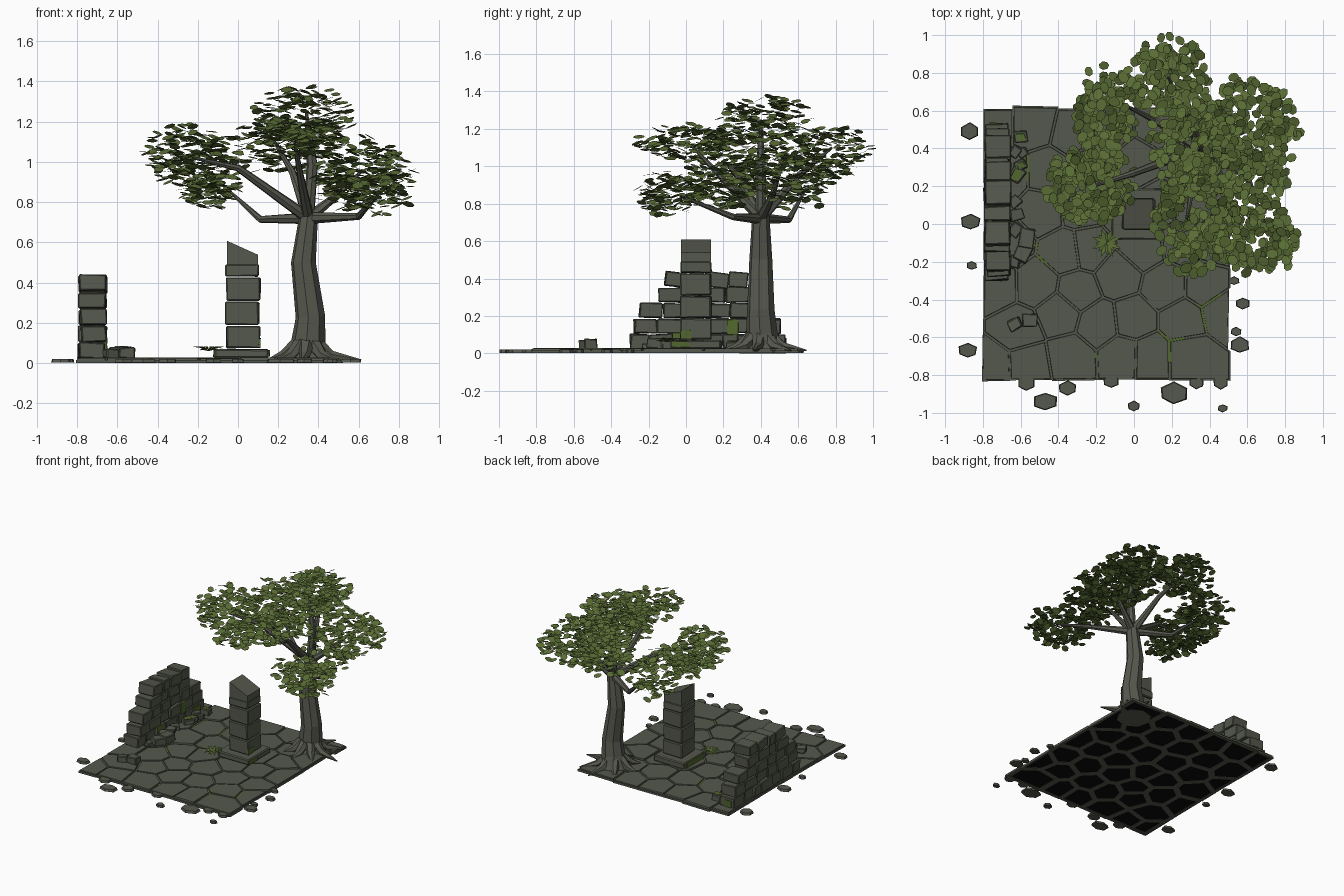
import bpy, bmesh, math, random
from mathutils import Vector, Matrix, Euler

if "Cube" in bpy.data.objects:
    bpy.data.objects.remove(bpy.data.objects["Cube"])

rnd = random.Random(7)
U = rnd.uniform


def material(name, rgb):
    m = bpy.data.materials.new(name)
    m.diffuse_color = (*rgb, 1)
    m.use_nodes = True
    m.node_tree.nodes["Principled BSDF"].inputs["Base Color"].default_value = m.diffuse_color
    return m


STONE = material("weathered stone", (0.09, 0.098, 0.073))
BARK = material("bark", (0.095, 0.1, 0.077))
LEAF = material("leaf green", (0.1, 0.15, 0.035))
MOSS = material("moss", (0.085, 0.135, 0.027))
SOIL = material("black soil", (0.003, 0.003, 0.003))


def finish(bm, name, mat):
    bmesh.ops.recalc_face_normals(bm, faces=bm.faces)
    me = bpy.data.meshes.new(name)
    bm.to_mesh(me)
    bm.free()
    me.materials.append(mat)
    ob = bpy.data.objects.new(name, me)
    bpy.context.collection.objects.link(ob)
    return ob


def add_box(bm, c, s, rot=(0, 0, 0), jit=0.0, bevel=0.0):
    """Slightly irregular, chamfered block."""
    vs = bmesh.ops.create_cube(bm, size=1)["verts"]
    M = Matrix.Translation(c) @ Euler(rot).to_matrix().to_4x4()
    for v in vs:
        v.co = M @ Vector([v.co[i] * s[i] + U(-jit, jit) for i in range(3)])
    if bevel:
        es = list({e for v in vs for e in v.link_edges})
        bmesh.ops.bevel(bm, geom=es, offset=bevel, segments=1, affect='EDGES')


def add_loft(bm, loops, closed=False):
    """Skin equal-length loops of points; cap the ends, or join last to first."""
    rings = [[bm.verts.new(p) for p in loop] for loop in loops]
    for a, b in zip(rings, rings[1:] + (rings[:1] if closed else [])):
        for k in range(len(a)):
            j = (k + 1) % len(a)
            bm.faces.new((a[k], a[j], b[j], b[k]))
    if not closed:
        bm.faces.new(rings[0])
        bm.faces.new(rings[-1])


def outline(poly, scale, z):
    c = sum(poly, Vector((0, 0))) / len(poly)
    return [(c + (p - c) * scale).to_3d() + Vector((0, 0, z)) for p in poly]


def add_tube(bm, pts, radii, n=8):
    pts = [Vector(p) for p in pts]
    loops = []
    for i, (p, r) in enumerate(zip(pts, radii)):
        d = (pts[min(i + 1, len(pts) - 1)] - pts[max(i - 1, 0)]).normalized()
        side = d.cross(Vector((0.13, 1, 0.21))).normalized()
        up = side.cross(d)
        loops.append([p + (side * math.cos(k * math.tau / n) + up * math.sin(k * math.tau / n)) * r
                      for k in range(n)])
    add_loft(bm, loops)


def clip(poly, p, n):
    """Keep the part of a 2D polygon behind the line through p with normal n."""
    out = []
    for a, b in zip(poly, poly[1:] + poly[:1]):
        da, db = (a - p).dot(n), (b - p).dot(n)
        if da <= 0:
            out.append(a)
        if da * db < 0:
            out.append(a + (b - a) * (da / (da - db)))
    return out


# Paving: irregular cells around jittered seeds, with joint ribs around each over black soil
X0, X1, Y0, Y1 = -0.79, 0.505, -0.82, 0.61
NX, NY = 6, 7
seeds = [Vector((X0 + (i + 0.5 + 0.25 * (j % 2 * 2 - 1) + U(-.25, .25)) * (X1 - X0) / NX,
                 Y0 + (j + 0.5 + U(-.25, .25)) * (Y1 - Y0) / NY)) for i in range(NX) for j in range(NY)]
bm, ribs = bmesh.new(), bmesh.new()
for s in seeds:
    e = [U(-.015, .012) for _ in range(4)]
    poly = [Vector(p) for p in ((X0 + e[0], Y0 + e[1]), (X1 + e[2], Y0 - e[1]),
                                (X1 - e[2], Y1 + e[3]), (X0 - e[0], Y1 - e[3]))]
    for t in seeds:
        if t is not s and poly:
            n = (t - s).normalized()
            poly = clip(poly, (s + t) / 2 - n * 0.004, n)
    if len(poly) > 2:
        top = 0.024 + U(-.002, .004)
        add_loft(bm, [outline(poly, 1, .004), outline(poly, .965, top)])
        add_loft(ribs, [outline(poly, 1.045, .001), outline(poly, 1.045, .016),
                        outline(poly, .84, .016), outline(poly, .84, .001)], closed=True)
finish(bm, "paving_stones", STONE)
finish(ribs, "joint_ribs", STONE)
bm = bmesh.new()
add_box(bm, (-0.143, -0.105, 0.0065), (1.25, 1.38, 0.008))
finish(bm, "soil_bed", SOIL)

# Moss showing in some joints
bm = bmesh.new()
for x, y in ((.4, -.4), (.41, -.5), (.14, -.68), (-.28, -.7), (-.45, -.15), (-.55, .3), (.2, -.62), (-.3, .3)):
    add_box(bm, (x, y, 0.0175), (0.13, 0.13, 0.004), (0, 0, U(0, 1)))
finish(bm, "joint_moss", MOSS)

# Loose stones around the paving
bm = bmesh.new()
LOOSE = ((-.87, .49, .055), (-.865, .01, .055), (-.86, -.22, .03), (-.88, -.67, .052), (-.57, -.84, .05),
         (-.47, -.94, .065), (-.35, -.87, .05), (-.12, -.835, .045), (0, -.965, .035), (.21, -.895, .075),
         (.33, -.84, .04), (.47, -.975, .027), (.46, -.84, .045), (.575, -.42, .04), (.56, -.64, .055),
         (.53, -.3, .03), (.54, -.57, .03))
for x, y, r in LOOSE:
    ring = [Vector((x + math.cos(.5 + k * math.tau / 6) * r * U(.9, 1.1),
                    y + math.sin(.5 + k * math.tau / 6) * r * U(.7, .9))) for k in range(6)]
    add_loft(bm, [outline(ring, 1, .002), outline(ring, .9, .02)])
finish(bm, "loose_stones", STONE)

# Ruined wall: stepped courses, looser towards the top
bm = bmesh.new()
for k, (ya, yb) in enumerate(((-.3, .53), (-.28, .51), (-.25, .47), (-.15, .35), (-.115, .33))):
    n = max(3, round((yb - ya) / 0.125))
    cuts = [ya + (yb - ya) * (i + (U(-.2, .2) if 0 < i < n else 0)) / n for i in range(n + 1)]
    for a, b in zip(cuts, cuts[1:]):
        add_box(bm, (-.722 + U(-.006, .006), (a + b) / 2, 0.063 + 0.083 * k),
                (0.128 + U(-.01, .01), b - a - 0.004, 0.079),
                (U(-.12, .12) * (k > 2), 0, U(-.05, .05)), 0.005, 0.005)
finish(bm, "ruined_wall", STONE)

# Rubble at the foot of the wall, some of it mossy
RUBBLE = ((-.6, .46, .07), (-.63, .38, .06), (-.59, .38, .05), (-.62, .26, .08), (-.6, .31, .06), (-.63, .12, .06),
          (-.62, .05, .07), (-.57, -.075, .1), (-.59, -.15, .09), (-.63, -.2, .06), (-.63, -.53, .07),
          (-.55, -.51, .08), (-.63, -.03, .07))
bm, mossy = bmesh.new(), bmesh.new()
for i, (x, y, s) in enumerate(RUBBLE):
    h = s * U(.45, .65)
    rz = U(0, 1.5)
    add_box(bm, (x, y, 0.025 + h / 2), (s, s * 0.85, h), (0, 0, rz), 0.006, 0.005)
    if i in (0, 3, 4):
        add_box(mossy, (x, y, 0.025 + h), (s * .65, s * .55, 0.009), (0, 0, rz), 0.004)
finish(bm, "wall_rubble", STONE)
for y, z, w, h in ((.25, .14, .06, .08), (-.03, .08, .08, .06), (.42, .06, .08, .05)):
    add_box(mossy, (-.655, y, z), (0.008, w, h), jit=0.002)
add_box(mossy, (-.73, .531, .055), (.07, .008, .05), jit=0.002)

# Broken pillar on its plinth
bm = bmesh.new()
add_box(bm, (.018, .053, .048), (.27, .27, .045), jit=0.003, bevel=0.007)
for z0, z1 in ((.075, .187), (.19, .305), (.31, .425), (.43, .49)):
    add_box(bm, (.023 + U(-.004, .004), .053, (z0 + z1) / 2), (.168, .165, z1 - z0),
            (0, 0, U(-.03, .03)), 0.003, 0.006)
vs = bmesh.ops.create_cube(bm, size=1)["verts"]     # slanted broken top
for v in vs:
    x, y, up = v.co.x, v.co.y, v.co.z > 0
    v.co = (.023 + x * .155, .053 + y * .16, (.573 - x * .07 if up else .49))
finish(bm, "broken_pillar", STONE)
add_box(mossy, (-.118, .06, .048), (.008, .2, .035), jit=0.002)
add_box(mossy, (.154, -.03, .048), (.008, .1, .03), jit=0.002)
add_box(mossy, (.108, -.0, .1), (.008, .06, .045), jit=0.002)
finish(mossy, "moss_patches", MOSS)

# Little star-shaped plant with flat spreading leaves
bm = bmesh.new()
for k in range(16):
    a = k * math.tau / 16
    r = 0.082 if k % 2 else 0.062
    d, s = Vector((math.cos(a), math.sin(a), 0)), Vector((-math.sin(a), math.cos(a), 0))
    c, lift = Vector((-.145, -.1, .06 + .008 * (k % 2))), Vector((0, 0, .015))
    pts = [c, c + d * r * .5 - s * .012 + lift, c + d * r + Vector((0, 0, U(.0, .015))), c + d * r * .5 + s * .012 + lift]
    bm.faces.new([bm.verts.new(p) for p in pts])
finish(bm, "small_plant", LEAF)

# Tree trunk and roots
bm = bmesh.new()
add_tube(bm, [(.345, .41, .0), (.345, .41, .05), (.35, .405, .11), (.36, .4, .23), (.325, .4, .5), (.352, .4, .74)],
         (.125, .1, .085, .074, .062, .046), 8)
for a, l in ((-.15, .27), (.7, .25), (1.35, .25), (2.2, .2), (3.1, .2), (3.9, .2), (4.6, .21), (5.4, .22)):
    d = Vector((math.cos(a), math.sin(a), 0))
    o = Vector((.345, .4, 0))
    add_tube(bm, [o + d * .04 + Vector((0, 0, .1)), o + d * .12 + Vector((0, 0, .035)), o + d * l + Vector((0, 0, .015))],
             (.04, .028, .004), 6)
finish(bm, "trunk_and_roots", BARK)

# Limbs, each bent once on its way to a leaf cluster
LIMBS = (((.11, .55, .715), (-.05, .63, .86)), ((.6, .25, .73), (.7, -.03, .84)), ((0, .27, .97), (-.22, .2, 1.02)),
         ((.5, .46, .84), (.62, .5, .96)), ((.27, .6, .95), (.18, .78, 1.1)), ((.31, .2, .93), (.28, .03, 1.11)),
         ((.37, .4, .98), (.34, .4, 1.25)))
bm = bmesh.new()
for i, (mid, end) in enumerate(LIMBS):
    m, e = Vector(mid), Vector(end)
    add_tube(bm, [(.35, .4, .72), m, e], (.03, .028 if i == 6 else .018, .007), 7)
finish(bm, "limbs", BARK)

# Foliage: small flat leaves in flattened clusters (centre, radii, count)
CLUSTERS = (((-.26, .21, 1.04), (.21, .23, .16), 170), ((-.14, .2, .87), (.16, .18, .1), 80),
            ((-.15, .58, .95), (.17, .27, .19), 160), ((.17, .78, 1.08), (.24, .22, .14), 170),
            ((.6, .5, .97), (.28, .3, .16), 230), ((.32, .02, 1.13), (.22, .3, .1), 180),
            ((.64, -.08, .86), (.27, .19, .13), 170), ((.63, .2, .9), (.2, .16, .14), 80),
            ((.32, .42, 1.23), (.26, .28, .15), 220))
bm = bmesh.new()
for c, r, count in CLUSTERS:
    for _ in range(count):
        d = Vector((rnd.gauss(0, 1), rnd.gauss(0, 1), rnd.gauss(0, 1))).normalized() * U(.2, 1) ** .5
        p = Vector([c[i] + d[i] * r[i] for i in range(3)])
        R = Euler((U(-.45, .45), U(-.45, .45), U(0, 6.28))).to_matrix()
        s = U(.027, .036)
        bm.faces.new([bm.verts.new(p + R @ Vector((math.cos(k * math.tau / 7) * s, math.sin(k * math.tau / 7) * s * .8, 0)))
                      for k in range(7)])
leaves = finish(bm, "leaves", LEAF)
for f in leaves.data.polygons:      # all leaves face upward
    if f.normal.z < 0:
        f.flip()
